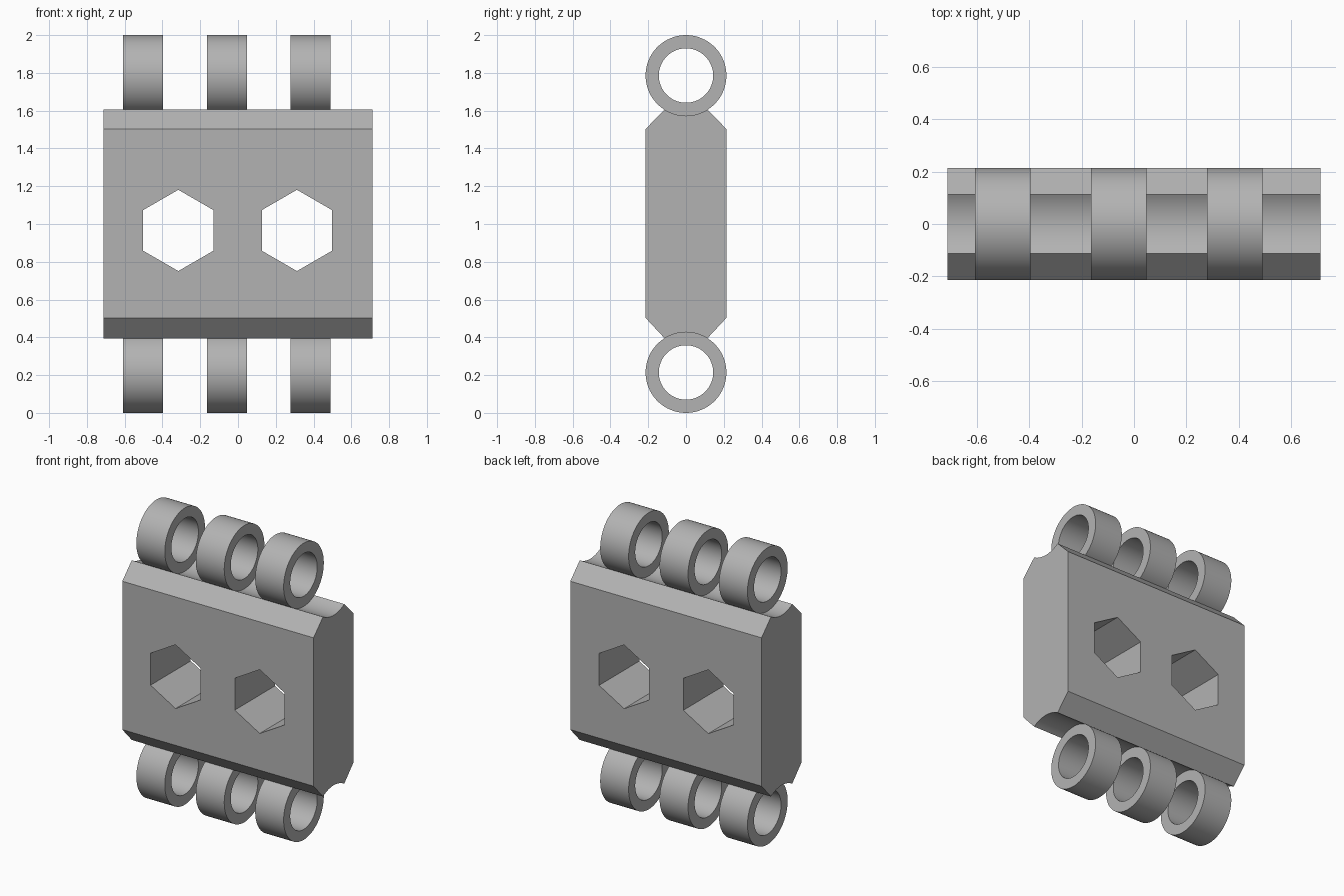
import bpy, bmesh
from math import sin, cos, asin, pi, radians
from mathutils import Vector

if "Cube" in bpy.data.objects:
    bpy.data.objects.remove(bpy.data.objects["Cube"], do_unlink=True)

grey = bpy.data.materials.new("plain grey")
grey.use_nodes = True
colour = (0.45, 0.45, 0.45, 1)
grey.diffuse_color = colour
grey.node_tree.nodes["Principled BSDF"].inputs["Base Color"].default_value = colour

R_OUT, R_IN, SIDES = 0.214, 0.144, 64
HALF_X, HALF_Y, LIP_Y = 0.713, 0.214, 0.113
RING_LOW, RING_HIGH = R_OUT, 2 - R_OUT


def finish(name, bm, smooth=True):
    bmesh.ops.recalc_face_normals(bm, faces=bm.faces)
    mesh = bpy.data.meshes.new(name)
    bm.to_mesh(mesh)
    bm.free()
    mesh.materials.append(grey)
    obj = bpy.data.objects.new(name, mesh)
    bpy.context.collection.objects.link(obj)
    return obj


def smooth_by_angle(obj):
    bpy.ops.object.select_all(action='DESELECT')
    obj.select_set(True)
    bpy.context.view_layer.objects.active = obj
    bpy.ops.object.shade_smooth_by_angle(angle=radians(25))


def prism(name, points, offset):
    """Extrude a closed outline along an offset."""
    bm = bmesh.new()
    face = bm.faces.new([bm.verts.new(p) for p in points])
    new = bmesh.ops.extrude_face_region(bm, geom=[face])["geom"]
    bmesh.ops.translate(bm, vec=offset,
                        verts=[v for v in new if isinstance(v, bmesh.types.BMVert)])
    return finish(name, bm)


def ring(name, x, z, width):
    """Short tube lying along x."""
    bm = bmesh.new()
    section = [(0, R_IN), (0, R_OUT), (width, R_OUT), (width, R_IN)]
    loops = [[bm.verts.new((x + dx, r * sin(2 * pi * i / SIDES), z + r * cos(2 * pi * i / SIDES)))
              for i in range(SIDES)] for dx, r in section]
    for k in range(4):
        a, b = loops[k], loops[(k + 1) % 4]
        for i in range(SIDES):
            j = (i + 1) % SIDES
            bm.faces.new((a[i], a[j], b[j], b[i]))
    smooth_by_angle(finish(name, bm))


# Body: chamfered block with a round groove along its top and bottom
groove_r = R_OUT - 0.001
reach, steps = asin(LIP_Y / groove_r), 16
angles = [reach * (1 - 2 * i / steps) for i in range(steps + 1)]
top = [(groove_r * sin(a), RING_HIGH - groove_r * cos(a)) for a in angles]
bottom = [(-groove_r * sin(a), RING_LOW + groove_r * cos(a)) for a in angles]
outline = ([(HALF_Y, 0.503), (HALF_Y, 1.503)] + top
           + [(-HALF_Y, 1.503), (-HALF_Y, 0.503)] + bottom)
body = prism("body", [(-HALF_X, y, z) for y, z in outline], Vector((2 * HALF_X, 0, 0)))

# Hexagonal holes through the body
for x in (-0.316, 0.312):
    corners = [(x + 0.215 * sin(i * pi / 3), -0.5, 0.966 + 0.215 * cos(i * pi / 3))
               for i in range(6)]
    cutter = prism("hole_cutter", corners, Vector((0, 1, 0)))
    cutter.hide_render = True
    cut = body.modifiers.new("hexagonal hole", 'BOOLEAN')
    cut.operation, cut.solver, cut.object = 'DIFFERENCE', 'EXACT', cutter
    bpy.context.view_layer.objects.active = body
    bpy.ops.object.modifier_apply(modifier=cut.name)
    bpy.data.objects.remove(cutter, do_unlink=True)
smooth_by_angle(body)

# Three hinge rings above and below
for level, z in (("lower", RING_LOW), ("upper", RING_HIGH)):
    for side, x in (("right", -0.608), ("middle", -0.165), ("left", 0.278)):
        ring(f"{level}_{side}_ring", x, z, 0.212)
